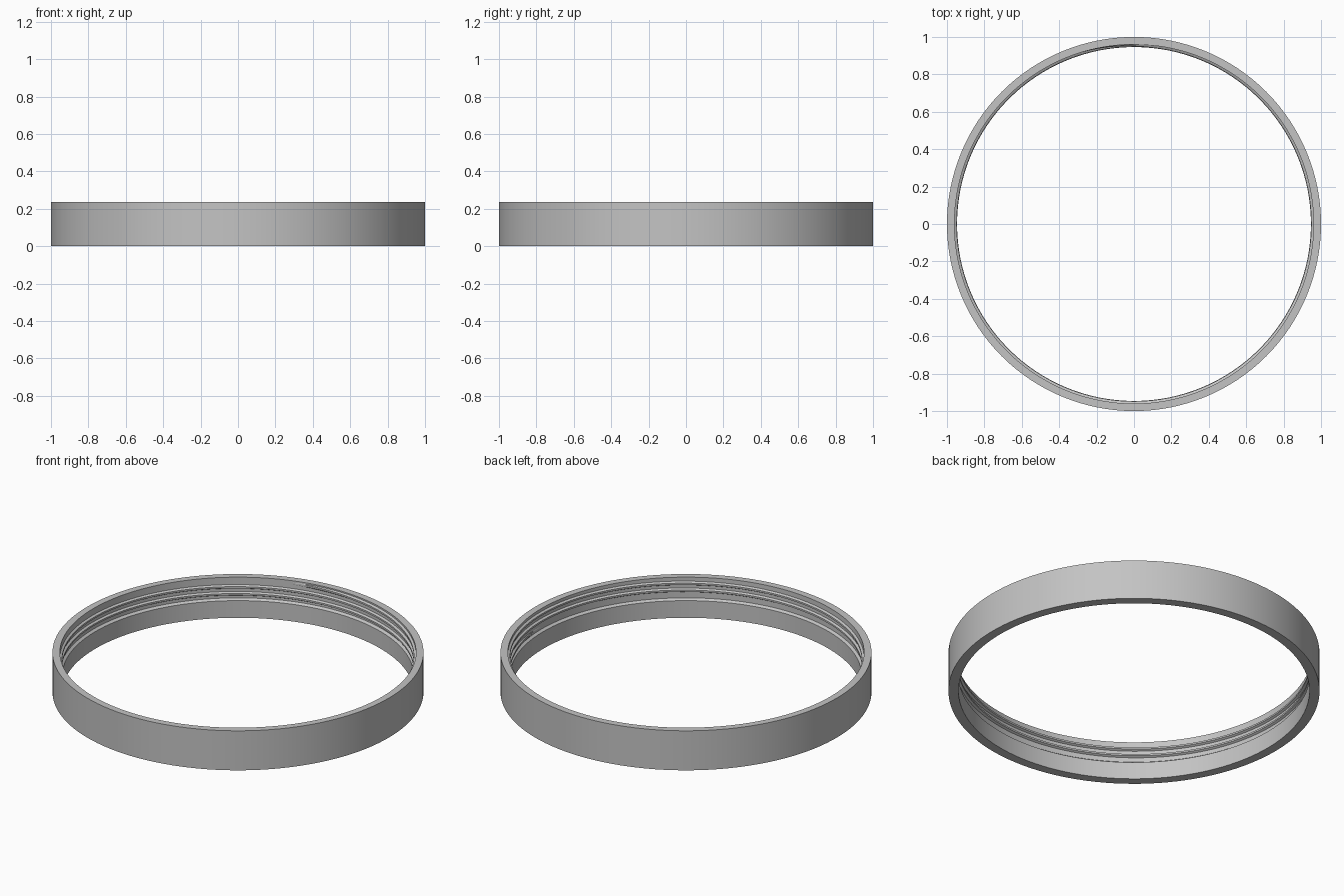
import bpy, bmesh
from math import cos, sin, pi, radians

cube = bpy.data.objects.get("Cube")
if cube:
    bpy.data.objects.remove(cube, do_unlink=True)

SEGMENTS = 128
HEIGHT = 0.235
OUTER, BORE, ROOT, CREST = 1.0, 0.946, 0.96, 0.948

metal = bpy.data.materials.new("plain grey")
metal.use_nodes = True
GREY = (0.55, 0.55, 0.55, 1)
metal.diffuse_color = GREY
metal.node_tree.nodes["Principled BSDF"].inputs["Base Color"].default_value = GREY


def sweep(name, sections, closed):
    """Skin a list of matching (radius, angle, z) cross-sections."""
    bm = bmesh.new()
    loops = [[bm.verts.new((r * cos(a), r * sin(a), z)) for r, a, z in s]
             for s in sections]
    pairs = list(zip(loops, loops[1:]))
    if closed:
        pairs.append((loops[-1], loops[0]))
    else:
        bm.faces.new(loops[0])
        bm.faces.new(loops[-1])
    for a, b in pairs:
        for i in range(len(a)):
            j = (i + 1) % len(a)
            bm.faces.new((a[i], a[j], b[j], b[i]))
    bmesh.ops.recalc_face_normals(bm, faces=bm.faces)
    mesh = bpy.data.meshes.new(name)
    bm.to_mesh(mesh)
    bm.free()
    mesh.materials.append(metal)
    obj = bpy.data.objects.new(name, mesh)
    bpy.context.collection.objects.link(obj)
    bpy.ops.object.select_all(action="DESELECT")
    obj.select_set(True)
    bpy.context.view_layer.objects.active = obj
    bpy.ops.object.shade_smooth_by_angle(angle=radians(25))
    return obj


# Ring wall: plain lower bore, recessed upper bore
profile = [(OUTER, 0), (OUTER, HEIGHT), (ROOT, HEIGHT),
           (ROOT, 0.112), (BORE, 0.102), (BORE, 0)]
sweep("ring_body", [[(r, 2 * pi * i / SEGMENTS, z) for r, z in profile]
                    for i in range(SEGMENTS)], True)

# Helical thread ridge, fading into the wall at both ends
PITCH, TURNS, START = 0.041, 2.3, 0.124
steps = int(SEGMENTS * TURNS)
sections = []
for i in range(steps + 1):
    angle = 2 * pi * i / SEGMENTS
    z = START + PITCH * i / SEGMENTS
    fade = max(0.05, min(1, i / 8, (steps - i) / 8))
    tip = ROOT - (ROOT - CREST) * fade
    sections.append([(ROOT + 0.004, angle, z - 0.014), (tip, angle, z - 0.005),
                     (tip, angle, z + 0.005), (ROOT + 0.004, angle, z + 0.014)])
sweep("inner_thread", sections, False)
